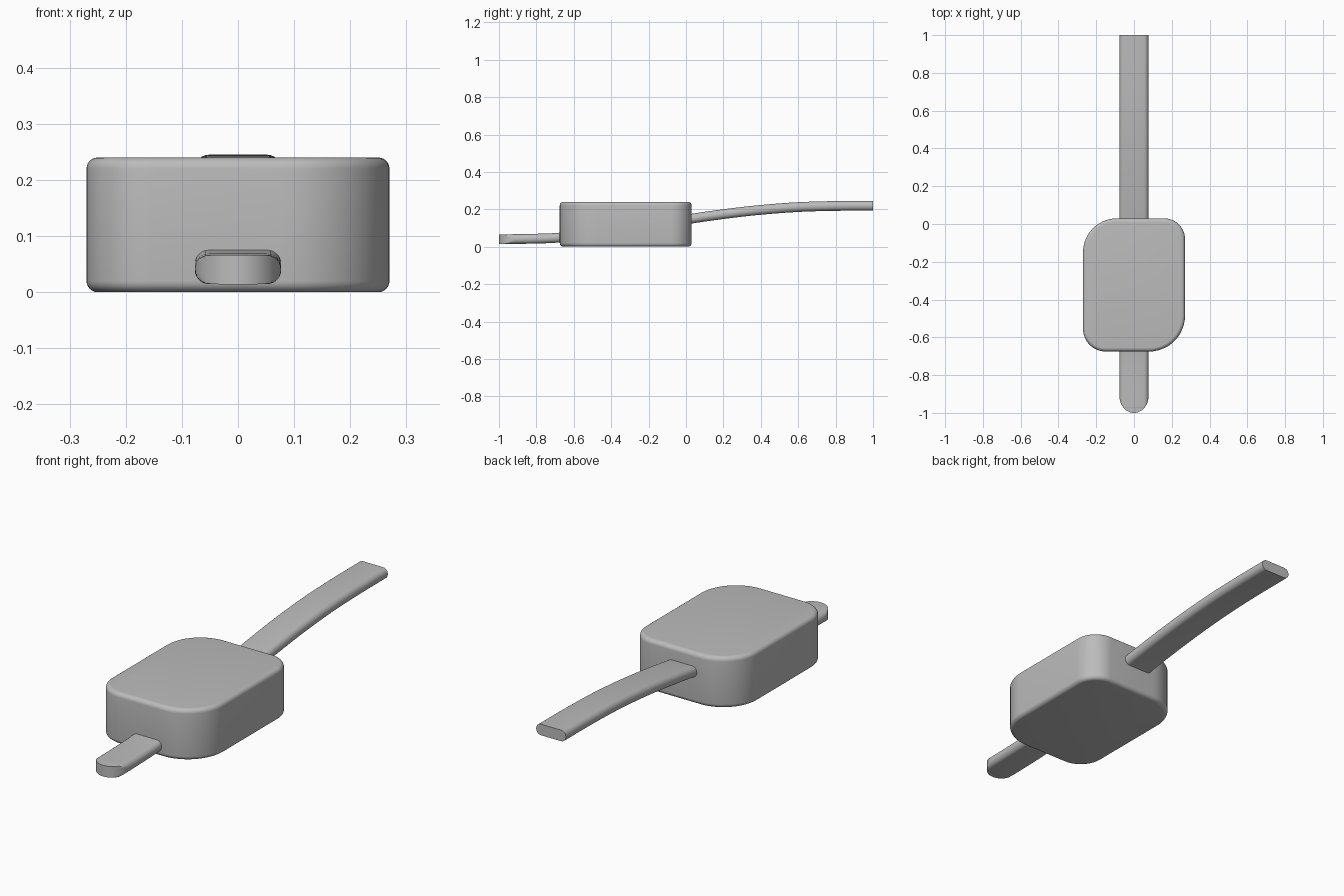
import bpy, bmesh
from math import sin, cos, pi, sqrt, radians

cube = bpy.data.objects.get("Cube")
if cube:
    bpy.data.objects.remove(cube, do_unlink=True)

grey = bpy.data.materials.new("plain grey")
grey.use_nodes = True
COLOUR = (0.5, 0.5, 0.5, 1)
grey.diffuse_color = COLOUR
grey.node_tree.nodes["Principled BSDF"].inputs["Base Color"].default_value = COLOUR


def loft(name, rings, angle):
    """Skin a list of closed rings and cap both ends."""
    bm = bmesh.new()
    loops = [[bm.verts.new(p) for p in ring] for ring in rings]
    n = len(rings[0])
    for a, b in zip(loops, loops[1:]):
        for i in range(n):
            j = (i + 1) % n
            bm.faces.new((a[i], a[j], b[j], b[i]))
    bm.faces.new(loops[0][::-1])
    bm.faces.new(loops[-1])
    bmesh.ops.remove_doubles(bm, verts=bm.verts, dist=1e-5)
    bmesh.ops.recalc_face_normals(bm, faces=bm.faces)
    mesh = bpy.data.meshes.new(name)
    bm.to_mesh(mesh)
    bm.free()
    mesh.materials.append(grey)
    obj = bpy.data.objects.new(name, mesh)
    bpy.context.collection.objects.link(obj)
    bpy.ops.object.select_all(action='DESELECT')
    obj.select_set(True)
    bpy.context.view_layer.objects.active = obj
    bpy.ops.object.shade_smooth_by_angle(angle=radians(angle))
    return obj


def rounded_outline(x0, x1, y0, y1, radii, inset=0, steps=14):
    """Rounded rectangle; radii run counter-clockwise from +x +y."""
    corners = [(x1, y1, -1, -1), (x0, y1, 1, -1), (x0, y0, 1, 1), (x1, y0, -1, 1)]
    points = []
    for k, ((cx, cy, sx, sy), r) in enumerate(zip(corners, radii)):
        for i in range(steps + 1):
            a = pi / 2 * (k + i / steps)
            points.append((cx + sx * r + (r - inset) * cos(a),
                           cy + sy * r + (r - inset) * sin(a)))
    return points


# Case: two opposite corners are wider, top and bottom rims are rounded
HEIGHT, RIM = 0.24, 0.02
arc = [pi / 2 * i / 6 for i in range(7)]
levels = [(RIM * (1 - sin(a)), RIM * (1 - cos(a))) for a in arc]
levels += [(inset, HEIGHT - z) for inset, z in reversed(levels)]
rings = []
for inset, z in levels:
    outline = rounded_outline(-0.27, 0.27, -0.675, 0.03,
                              (0.11, 0.18, 0.12, 0.19), inset)
    rings.append([(x, y, z) for x, y in outline])
loft("case", rings, 30)

# Strap: flat band with round edges, passing through the case
HALF, THICK = 0.077, 0.026
section = rounded_outline(-HALF, HALF, -THICK, THICK, [THICK - 0.001] * 4, 0, 6)
path = [(-1, 0.04), (-0.85, 0.042), (-0.675, 0.049), (-0.3, 0.092), (0.03, 0.15),
        (0.23, 0.178), (0.4, 0.197), (0.6, 0.212), (0.8, 0.218), (1, 0.219)]


def strap_height(y):
    """Smooth cubic through the path points."""
    i = max(k for k in range(len(path) - 1) if path[k][0] <= y)

    def slope(k):
        a, b = path[max(k - 1, 0)], path[min(k + 1, len(path) - 1)]
        return (b[1] - a[1]) / (b[0] - a[0])
    (y0, z0), (y1, z1) = path[i], path[i + 1]
    d = y1 - y0
    t = (y - y0) / d
    return ((2 * t**3 - 3 * t**2 + 1) * z0 + (t**3 - 2 * t**2 + t) * d * slope(i)
            + (3 * t**2 - 2 * t**3) * z1 + (t**3 - t**2) * d * slope(i + 1))


# Front tip is trimmed to a rounded end
TIP = 0.09
stations = [-1 + TIP * (1 - cos(pi / 2 * i / 16)) for i in range(17)]
stations += [-1 + TIP + (2 - TIP) * i / 48 for i in range(1, 49)]
rings = []
for y in stations:
    y = min(y, 1)
    reach = max(0, (-1 + TIP - y) / TIP)
    w = HALF * sqrt(max(0, 1 - reach * reach))
    z = strap_height(y)
    rings.append([(max(-w, min(w, px)), y, z + pz) for px, pz in section])
loft("strap", rings, 35)
